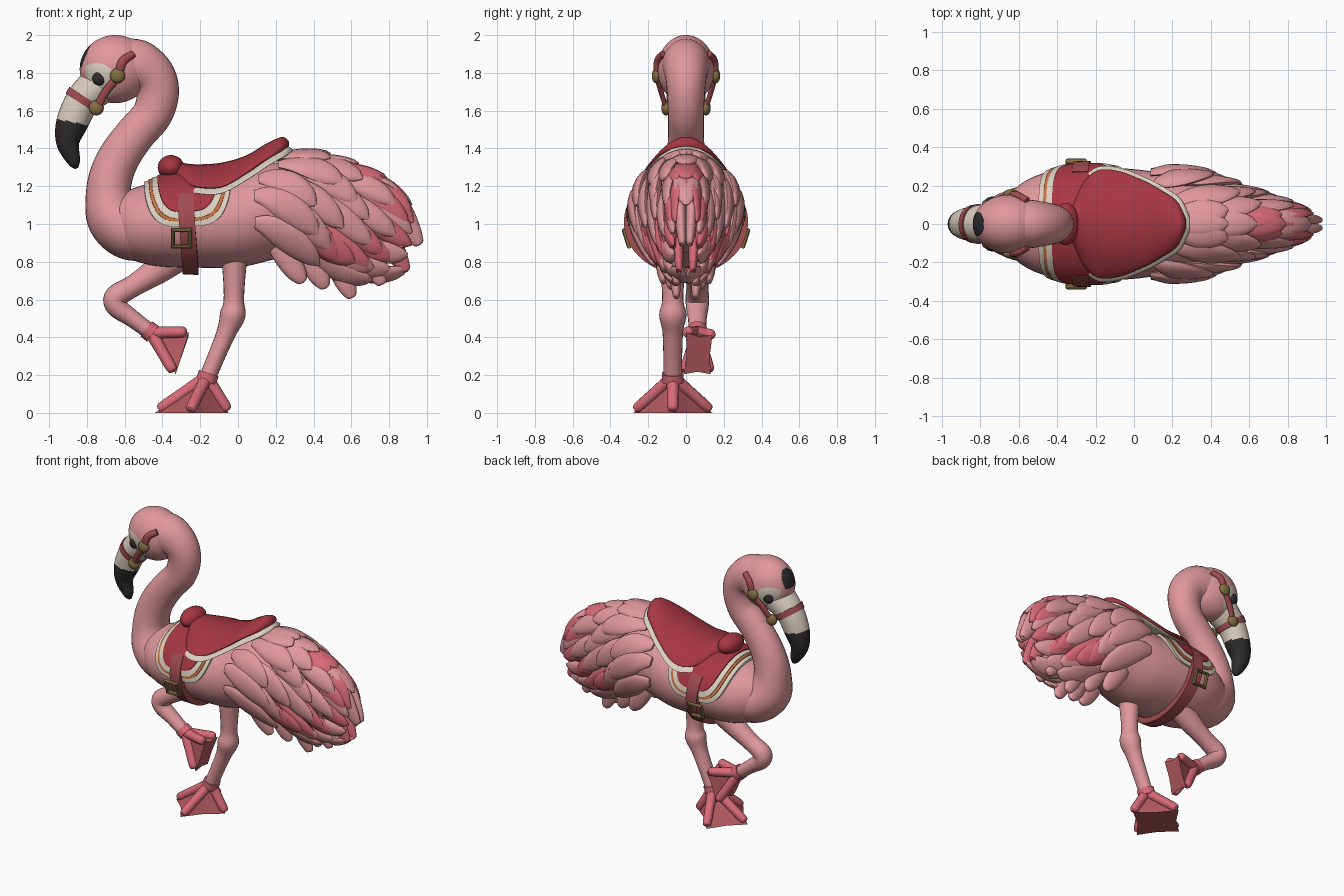
import bpy, bmesh, math
from mathutils import Vector as V

if "Cube" in bpy.data.objects:
    bpy.data.objects.remove(bpy.data.objects["Cube"])


def mat(name, r, g, b):
    m = bpy.data.materials.new(name)
    m.diffuse_color = [((c / 255 + .055) / 1.055) ** 2.4 for c in (r, g, b)] + [1]
    m.use_nodes = True
    m.node_tree.nodes["Principled BSDF"].inputs["Base Color"].default_value = m.diffuse_color
    return m


PINK = mat("soft pink", 224, 152, 156)
DEEP = mat("deep pink", 216, 106, 118)
WEB = mat("dark rose web", 180, 90, 95)
RED = mat("saddle red", 166, 54, 64)
STRAP = mat("strap red brown", 160, 76, 80)
CREAM = mat("cream", 220, 207, 192)
ORANGE = mat("orange trim", 196, 112, 62)
BLACK = mat("charcoal", 46, 43, 43)
BRASS = mat("old brass", 130, 110, 66)


def finish(name, verts, faces, mats, rule=None, ids=None, angle=50):
    me = bpy.data.meshes.new(name)
    me.from_pydata([tuple(v) for v in verts], [], faces)
    for m in mats:
        me.materials.append(m)
    for i, p in enumerate(me.polygons):
        p.material_index = ids[i] if ids else (int(rule(p.center)) if rule else 0)
    bm = bmesh.new()
    bm.from_mesh(me)
    bmesh.ops.recalc_face_normals(bm, faces=bm.faces)
    bm.to_mesh(me)
    bm.free()
    me.shade_smooth()
    me.set_sharp_from_angle(angle=math.radians(angle))
    o = bpy.data.objects.new(name, me)
    bpy.context.collection.objects.link(o)
    return o


def loft(rings, base=0):
    """Closed rings joined into a capped skin."""
    n = len(rings[0])
    verts = [p for r in rings for p in r]
    faces = [(base + i * n + j, base + i * n + (j + 1) % n, base + (i + 1) * n + (j + 1) % n, base + (i + 1) * n + j)
             for i in range(len(rings) - 1) for j in range(n)]
    last = base + (len(rings) - 1) * n
    return verts, faces + [tuple(range(base, base + n)), tuple(range(last, last + n))]


def look(T, x):
    """Smooth lookup in a table whose first column is x."""
    x = min(max(x, T[0][0]), T[-1][0])
    i = max(k for k in range(len(T) - 1) if T[k][0] <= x)
    a, b = T[i], T[i + 1]
    p, q = T[max(i - 1, 0)], T[min(i + 2, len(T) - 1)]
    h = b[0] - a[0]
    t = (x - a[0]) / h
    out = []
    for c in range(1, len(a)):
        m0 = (b[c] - p[c]) / (b[0] - p[0]) * h
        m1 = (q[c] - a[c]) / (q[0] - a[0]) * h
        out.append((2*t**3 - 3*t*t + 1) * a[c] + (t**3 - 2*t*t + t) * m0 + (3*t*t - 2*t**3) * b[c] + (t**3 - t*t) * m1)
    return out


def tube(name, pts, mats, rule=None, n=20, step=6):
    """Swept tube; points are x, y, z, radius in side view, radius across."""
    T = [(i, *p) for i, p in enumerate(pts)]
    N = (len(pts) - 1) * step
    P = [look(T, k / step) for k in range(N + 1)]
    rings = []
    for k, p in enumerate(P):
        t = (V(P[min(k + 1, N)][:3]) - V(P[max(k - 1, 0)][:3])).normalized()
        u = t.cross(V((0, 1, 0))).normalized()
        s = u.cross(t)
        rings.append([V(p[:3]) + u * p[3] * math.cos(a) + s * p[4] * math.sin(a)
                      for a in (2 * math.pi * j / n for j in range(n))])
    return finish(name, *loft(rings), mats, rule)


def ball(name, loc, scale, mats, rule=None, seg=32):
    rings = [[V(loc) + V((scale[0] * math.sin(b) * math.cos(a), scale[1] * math.cos(b), scale[2] * math.sin(b) * math.sin(a)))
              for a in (2 * math.pi * j / seg for j in range(seg))]
             for b in (.03 + (math.pi - .06) * i / seg for i in range(seg + 1))]
    return finish(name, *loft(rings), mats, rule)


# Body and feather shell: x, centre z, half width, half height
BODY = [(-.74, 1.02, .05, .07), (-.6, 1.0, .2, .17), (-.45, 1.0, .27, .22), (-.25, 1.01, .29, .24), (0, 1.02, .285, .25),
        (.2, 1.07, .25, .255), (.4, 1.08, .18, .22), (.6, 1.02, .1, .17), (.78, .98, .03, .06)]
SHELL = [(-.1, 1.03, .28, .25), (.08, 1.05, .275, .26), (.2, 1.06, .262, .275), (.4, 1.04, .205, .285), (.6, .99, .14, .285),
         (.8, .96, .08, .22), (.95, .92, .02, .1)]


def surf(T, x, a, off=0):
    zc, ry, rz = look(T, x)
    n = V((0, math.sin(a) * rz, math.cos(a) * ry)).normalized()
    return V((x, ry * math.sin(a), zc + rz * math.cos(a))) + n * off, n


finish("body", *loft([[surf(BODY, -.74 + 1.52 * i / 40, 2 * math.pi * j / 40)[0] for j in range(40)] for i in range(41)]), [PINK])


def feather(x0, a0, L, da, W, o, s, base):
    """A curved leaf lying on the shell and lifting at its tip."""
    rings = []
    for k in range(13):
        t = k / 12
        p, n = surf(SHELL, x0 + L * t, a0 + da * t ** 1.4, o + .05 * t)
        q, _ = surf(SHELL, x0 + L * (t + .02), a0 + da * (t + .02) ** 1.4, o + .05 * (t + .02))
        d = (q - p).normalized()
        u = n.cross(d).normalized()
        n = d.cross(u)
        w = W * (.1 + .9 * math.sin(math.pi * min(1, .1 + .9 * t) ** 1.3) ** .6) if k < 12 else W * .1
        h = .027 * (w / W) ** .7
        ring = [p + u * w * math.cos(b) + n * h * math.sin(b) for b in (math.pi * j / 6 for j in range(12))]
        rings.append([V((v.x, v.y * s, v.z)) for v in ring])
    return loft(rings, base)


# Overlapping feathers, both sides
LAST = (1.55, 1.75, 2.1, 2.5, 2.7)
for s, side in ((1, "left"), (-1, "right")):
    verts, faces, ids = [], [], []
    for r in range(5):
        for c in range(8):
            a0 = .12 + .36 * (c + .5 * (r % 2))
            if a0 > LAST[r]:
                continue
            x0 = -.05 + .14 * r + .24 * max(0, math.cos(a0)) + .05 * (c % 2)
            x0 = min(x0, .58 + .02 * (c % 3))
            L = min(.3 + .04 * ((c + r) % 2), .93 - x0)
            da = .1 + .6 * math.sin(min(a0, 1.57)) if a0 < 1.8 else .3
            W = .08 * (.5 + .5 * look(SHELL, x0)[1] / .28)
            vs, fs = feather(x0, a0, L, da, W, .012 - .007 * r, s, len(verts))
            deep = (r >= 3 and a0 < 1.9 and c % 3 != 2) or (r == 2 and a0 > 1.5) or (r == 2 and a0 < .2)
            verts += vs
            faces += fs
            ids += [int(deep)] * len(fs)
    finish(side + "_feathers", verts, faces, [PINK, DEEP], ids=ids)

# Feathers down the middle of the back
verts, faces, ids = [], [], []
for r in range(4):
    vs, fs = feather(.17 + .15 * r, 0, .32 if r < 3 else .3, 0, .07, .014 - .006 * r, 1, len(verts))
    verts += vs
    faces += fs
    ids += [int(r == 2)] * len(fs)
finish("back_feathers", verts, faces, [PINK, DEEP], ids=ids)

# Drooping tail plumes: base x z, middle x z, tip x z, tip y
TAIL = [(.6, 1.2, .84, 1.1, .955, .9, .02), (.52, 1.12, .76, .98, .885, .76, .035), (.45, 1.04, .66, .87, .76, .69, .05),
        (.36, .98, .52, .8, .6, .62, .05), (.27, .93, .39, .8, .46, .67, .08), (.16, .92, .25, .83, .34, .7, .12),
        (.56, 1.2, .77, 1.08, .86, .88, .07), (.46, 1.1, .65, .95, .73, .76, .085)]
for s, side in ((1, "left"), (-1, "right")):
    for i, (bx, bz, mx, mz, tx, tz, y) in enumerate(TAIL):
        d = V((tx - mx, tz - mz)).normalized() * .012
        tube(f"{side}_tail_plume_{i + 1}", [(bx, s * y, bz, .03, .02), ((bx + mx) / 2, s * (y + .015), (bz + mz) / 2 + .02, .055, .03),
             (mx, s * (y + .012), mz, .062, .032), (mx * .4 + tx * .6, s * (y + .006), mz * .4 + tz * .6, .055, .028),
             (tx, s * y, tz, .03, .018), (tx + d.x, s * y, tz + d.y, .008, .006)], [DEEP if i in (1, 6) else PINK], n=14, step=4)

# Neck and head
tube("neck", [(-.62, 0, 1.83, .15, .13), (-.53, 0, 1.835, .14, .125), (-.45, 0, 1.78, .12, .11), (-.425, 0, 1.69, .112, .1),
              (-.455, 0, 1.58, .106, .095), (-.54, 0, 1.48, .105, .095), (-.62, 0, 1.37, .11, .1), (-.67, 0, 1.26, .115, .11),
              (-.685, 0, 1.15, .122, .13), (-.655, 0, 1.04, .15, .17), (-.57, 0, .98, .17, .2), (-.45, 0, .97, .16, .2)], [PINK], n=28)


def face_paint(p):
    if ((p.x + .81) / .032) ** 2 + (p.y / .062) ** 2 < 1 and p.z > 1.83:
        return 2
    return (p.x + .75) ** 2 + (p.z - 1.75) ** 2 < .0105 and (abs(p.y) > .085 or p.z < 1.77)


ball("head", (-.65, 0, 1.82), (.188, .152, .18), [PINK, CREAM, BLACK], face_paint, 110)
tube("bill", [(-.72, 0, 1.75, .11, .115), (-.82, 0, 1.655, .092, .095), (-.88, 0, 1.53, .084, .08), (-.9, 0, 1.43, .062, .06),
              (-.868, 0, 1.33, .034, .036), (-.853, 0, 1.295, .01, .01)], [CREAM, BLACK], lambda p: p.z < 1.54 - .2 * (p.x + .88), n=28, step=14)

# Bridle and eyes
tube("nose_band", [(-.809, 0, 1.672, .1, .104), (-.831, 0, 1.638, .097, .1)], [STRAP], n=28, step=2)
for s, side in ((1, "left"), (-1, "right")):
    ball(side + "_eye", (-.735, s * .122, 1.77), (.037, .02, .036), [BLACK])
    tube(side + "_cheek_strap", [(-.75, s * .105, 1.61, .022, .012), (-.7, s * .132, 1.7, .022, .014), (-.64, s * .153, 1.78, .022, .014),
                                 (-.61, s * .15, 1.86, .024, .02), (-.555, s * .12, 1.9, .02, .02)], [STRAP], n=12)
    ball(side + "_upper_stud", (-.638, s * .157, 1.785), (.04, .024, .04), [BRASS])
    ball(side + "_lower_stud", (-.75, s * .105, 1.615), (.04, .026, .04), [BRASS])

# Saddle blanket in stacked layers
for name, hw, am, off, m in (("blanket_edge", .232, 1.66, .016, CREAM), ("blanket_trim", .208, 1.55, .022, ORANGE),
                             ("blanket_band", .192, 1.49, .027, CREAM), ("saddle_flap", .162, 1.36, .034, RED)):
    rings = []
    for i in range(41):
        q = -math.cos(math.pi * i / 40) * .998
        x, amax = -.265 + hw * q, am * (1 - abs(q) ** 3.5) ** (1 / 3.5)
        arc = [amax * (-1 + j / 16) for j in range(33)]
        rings.append([surf(BODY, x, a, off)[0] for a in arc] + [surf(BODY, x, a, 0)[0] for a in arc[::-1]])
    finish(name, *loft(rings), [m], angle=40)

# Seat and pad: x, half width, middle z, edge z
SEAT = [(-.4, .03, 1.3, 1.29), (-.33, .08, 1.3, 1.26), (-.28, .19, 1.285, 1.22), (-.2, .275, 1.28, 1.195), (-.08, .275, 1.29, 1.2),
        (.05, .225, 1.33, 1.275), (.15, .17, 1.39, 1.345), (.23, .11, 1.425, 1.395), (.27, .025, 1.425, 1.42)]
for name, grow, dz, th, m in (("seat", 0, 0, .036, RED), ("seat_pad", .018, -.035, .022, CREAM)):
    rings = []
    for i in range(37):
        w, zm, ze = look(SEAT, -.4 + .67 * i / 36)
        rings.append([V((-.4 + .67 * i / 36 + (grow if i > 18 else 0) * (i - 18) / 18, (w + grow) * math.cos(a),
                         zm + dz - (zm - ze) * math.cos(a) ** 2 + th * min(1, w / .08) * math.sin(a)))
                      for a in (2 * math.pi * j / 32 for j in range(32))])
    finish(name, *loft(rings), [m])
ball("saddle_horn", (-.355, 0, 1.3), (.07, .11, .065), [RED])

# Girth strap with a buckle on each side
rings = []
for i in range(49):
    a = 1.0 + (2 * math.pi - 2) * i / 48
    xm = -.27 - .02 * math.cos(a)
    rings.append([surf(BODY, xm + dx, a, o)[0] for dx, o in ((-.042, 0), (-.042, .038), (.042, .038), (.042, 0))])
finish("girth_strap", *loft(rings), [STRAP])
for s, side in ((1, "left"), (-1, "right")):
    bpy.ops.mesh.primitive_torus_add(major_segments=4, minor_segments=8, major_radius=.064, minor_radius=.015,
                                     location=(-.3, s * .312, .925))
    o = bpy.context.object
    o.rotation_mode = 'ZYX'
    o.rotation_euler = (math.pi / 2 - s * .3, 0, math.pi / 4)
    o.name = side + "_buckle"
    o.data.materials.append(BRASS)


# Legs and webbed feet
def foot(name, apex, tips):
    A, T = V(apex), [V(t) for t in tips]
    mid = sum(T, V()) / 4
    rim = []
    for i in range(4):
        rim += [T[i], ((T[i] + T[(i + 1) % 4]) / 2).lerp(mid, .12)]
    finish(name + "_web", [A] + rim, [(0, i + 1, (i + 1) % 8 + 1) for i in range(8)] + [tuple(range(1, 9))], [WEB], angle=20)
    up = (A - mid).normalized() * .03
    for i, t in enumerate(T):
        end = t.lerp(mid, .12) + up
        tube(f"{name}_toe_{i + 1}", [(*A, .034, .034), (*A.lerp(end, .5), .031, .031), (*end, .028, .028),
                                     (*(end + (end - A).normalized() * .018), .01, .01)], [DEEP], n=12, step=4)


tube("standing_leg", [(-.02, -.07, .9, .08, .08), (-.02, -.07, .75, .062, .065), (-.022, -.07, .6, .054, .056), (-.028, -.07, .52, .068, .072),
                      (-.06, -.07, .43, .052, .055), (-.11, -.07, .31, .046, .05), (-.16, -.07, .19, .045, .048)], [PINK])
tube("standing_cuff", [(-.155, -.07, .21, .055, .058), (-.17, -.07, .165, .055, .058)], [DEEP], step=2)
foot("standing_foot", (-.165, -.07, .19), [(-.44, -.07, 0), (-.26, -.28, 0), (-.05, -.07, 0), (-.26, .14, 0)])
tube("raised_leg", [(-.3, .06, .86, .1, .09), (-.42, .06, .76, .075, .07), (-.55, .06, .675, .058, .058), (-.645, .06, .615, .062, .062),
                    (-.64, .06, .56, .056, .06), (-.56, .06, .5, .046, .05), (-.46, .06, .425, .042, .045)], [PINK])
tube("raised_cuff", [(-.485, .06, .445, .05, .052), (-.45, .06, .418, .052, .052)], [DEEP], step=2)
foot("raised_foot", (-.46, .06, .425), [(-.26, .0, .425), (-.26, .14, .41), (-.33, .13, .205), (-.33, -.01, .205)])
